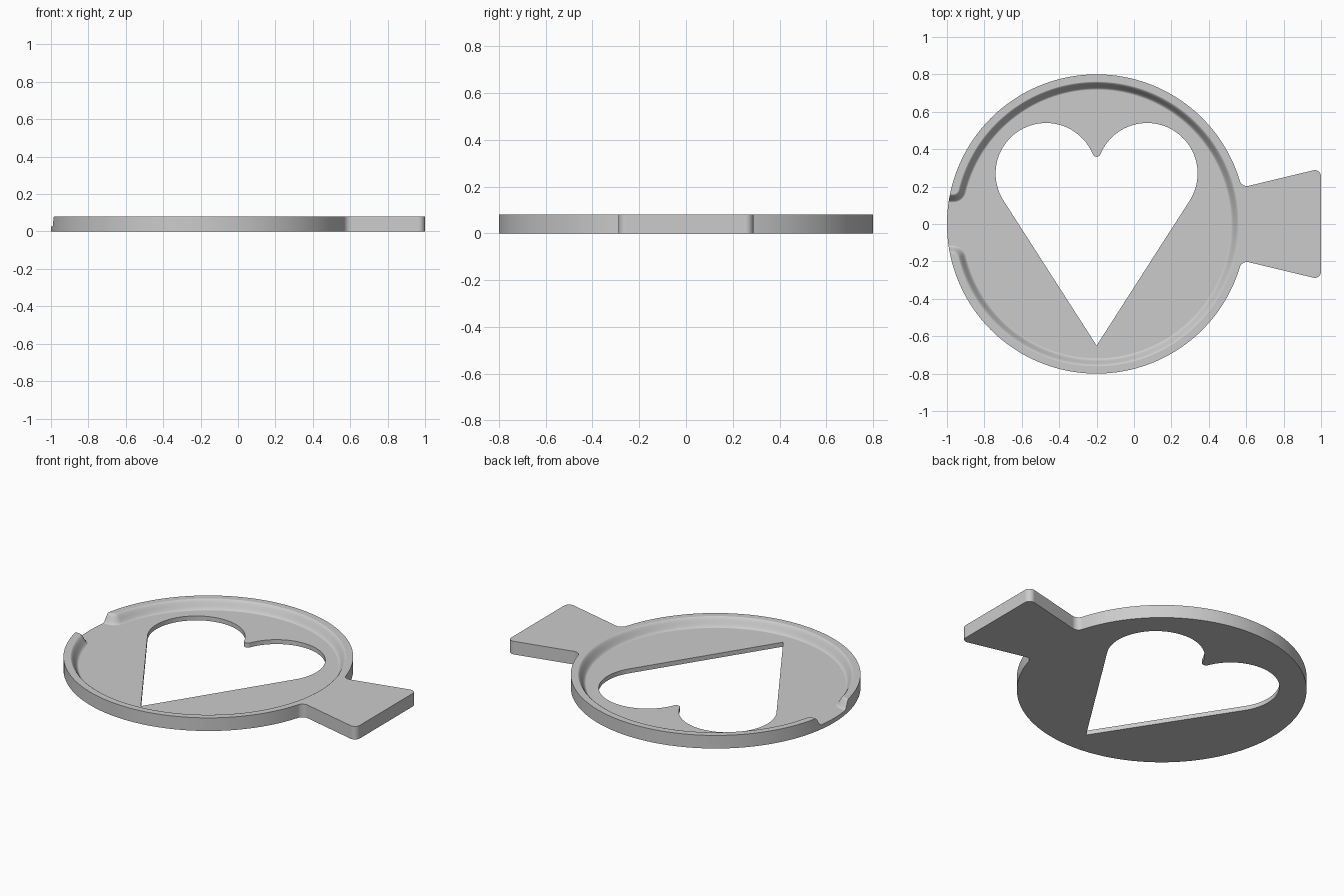
import bpy, bmesh, math

if "Cube" in bpy.data.objects:
    bpy.data.objects.remove(bpy.data.objects["Cube"])

CX = -0.2                      # centre of the round pan
R_OUT, TOP, FLOOR = 0.8, 0.08, 0.027


def arc(cx, cy, r, a0, a1, n):
    """Points on an arc, angles in degrees."""
    return [(cx + r * math.cos(math.radians(a0 + (a1 - a0) * i / n)),
             cy + r * math.sin(math.radians(a0 + (a1 - a0) * i / n))) for i in range(n + 1)]


def mirror_y(pts):
    return [(x, -y) for x, y in reversed(pts)]


def loft(name, loops):
    """Closed solid through a list of (outline, z) with equal point counts."""
    bm = bmesh.new()
    rings = [[bm.verts.new((x, y, z)) for x, y in pts] for pts, z in loops]
    n = len(rings[0])
    for a, b in zip(rings, rings[1:]):
        for i in range(n):
            j = (i + 1) % n
            bm.faces.new((a[i], a[j], b[j], b[i]))
    bm.faces.new(rings[0])
    bm.faces.new(rings[-1])
    bmesh.ops.recalc_face_normals(bm, faces=bm.faces)
    me = bpy.data.meshes.new(name)
    bm.to_mesh(me)
    bm.free()
    ob = bpy.data.objects.new(name, me)
    bpy.context.collection.objects.link(ob)
    return ob


# Outer outline: disc, concave neck fillets, flared handle with rounded corners
half = arc(0.967, 0.255, 0.033, 0, 103.6, 8)
half += arc(0.604, 0.243, 0.04, 283.6, 196.8, 8)
half += arc(CX, 0, R_OUT, 16.8, 180, 80)[1:]
outline = half + mirror_y(half)[1:]
body = loft("stencil_plate", [(outline, 0), (outline, TOP)])


# Recess outline: circle opening into a slot on the left, corners rounded
def recess(d, R=0.717, h=0.115, rho=0.072):
    dx = math.sqrt((R + rho) ** 2 - (h + rho) ** 2)
    a = math.degrees(math.atan2(h + rho, -dx))
    pts = arc(CX, 0, R + d, 0, a, 72)
    pts += arc(CX - dx, h + rho, rho - d, a - 180, -90, 10)[1:]
    pts.append((-1.2, h + d))
    return pts + mirror_y(pts)[:-1]


# S-shaped wall from the floor up to the rim
STEPS, WIDTH = 12, 0.046
levels = []
for i in range(STEPS + 1):
    t = i / STEPS
    z = FLOOR + (TOP + 0.0004 - FLOOR) * (1 - math.cos(math.pi * t)) / 2
    levels.append((recess(WIDTH * t), z))
levels.append((recess(WIDTH), 0.12))
recess_cutter = loft("recess_cutter", levels)

# Heart opening: notch tip, round lobe, straight side down to the point
lobe_x, lobe_y, lobe_r = CX + 0.27, 0.27, 0.27
tip_r = 0.022
dy = math.sqrt((lobe_r + tip_r) ** 2 - lobe_r ** 2)
ang = math.degrees(math.atan2(dy, lobe_r))
side = arc(CX, lobe_y + dy, tip_r, -90, -ang, 6)
side += arc(lobe_x, lobe_y, lobe_r, 180 - ang, -32.7, 48)[1:]
heart = side + [(CX, -0.65)] + [(2 * CX - x, y) for x, y in reversed(side[1:])]
heart_cutter = loft("heart_cutter", [(heart, -0.1), (heart, 0.2)])

# Cut the recess and the heart
bpy.context.view_layer.objects.active = body
body.select_set(True)
for cutter in (recess_cutter, heart_cutter):
    cutter.hide_render = True
    mod = body.modifiers.new("cut", 'BOOLEAN')
    mod.operation = 'DIFFERENCE'
    mod.solver = 'EXACT'
    mod.object = cutter
    bpy.ops.object.modifier_apply(modifier=mod.name)
    bpy.data.objects.remove(cutter)

# Colour and shading
grey = bpy.data.materials.new("light_grey")
grey.diffuse_color = (0.6, 0.6, 0.6, 1)
grey.use_nodes = True
grey.node_tree.nodes["Principled BSDF"].inputs["Base Color"].default_value = grey.diffuse_color
body.data.materials.clear()
body.data.materials.append(grey)
bpy.ops.object.shade_smooth_by_angle(angle=math.radians(30))
weighted = body.modifiers.new("weighted_normals", 'WEIGHTED_NORMAL')
weighted.keep_sharp = True
